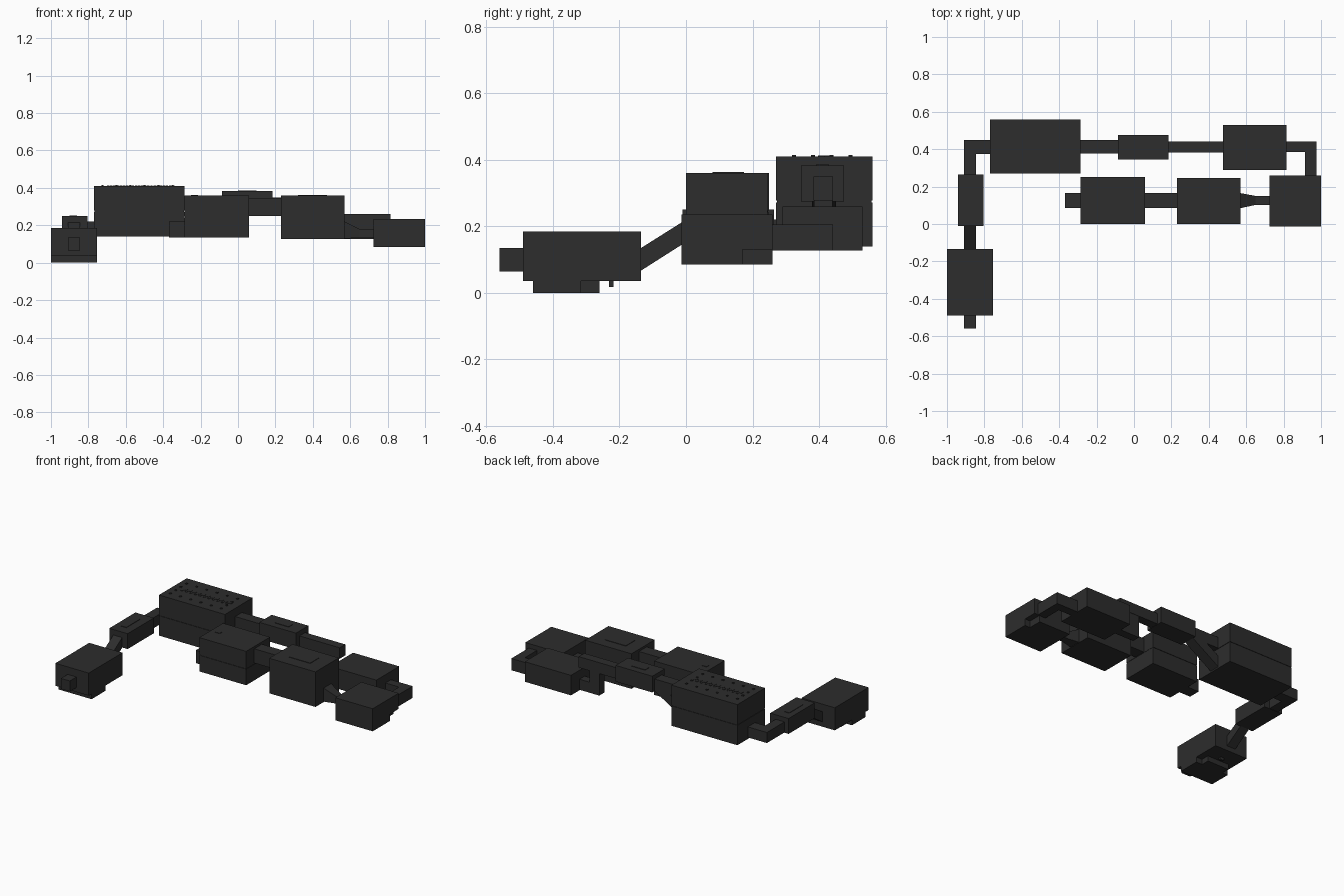
import bpy, bmesh

if "Cube" in bpy.data.objects:
    bpy.data.objects.remove(bpy.data.objects["Cube"])

mat = bpy.data.materials.new("dark_hull")
mat.diffuse_color = (0.026, 0.026, 0.026, 1)
mat.use_nodes = True
mat.node_tree.nodes["Principled BSDF"].inputs["Base Color"].default_value = mat.diffuse_color


def finish(name, bm):
    bmesh.ops.recalc_face_normals(bm, faces=bm.faces)
    me = bpy.data.meshes.new(name)
    bm.to_mesh(me)
    bm.free()
    ob = bpy.data.objects.new(name, me)
    bpy.context.collection.objects.link(ob)
    me.materials.append(mat)
    return ob


def add_box(bm, x, y, z):
    vs = bmesh.ops.create_cube(bm, size=1)["verts"]
    for v in vs:
        for i, r in enumerate((x, y, z)):
            v.co[i] = r[0] if v.co[i] < 0 else r[1]


def boxes(name, *parts):
    bm = bmesh.new()
    for p in parts:
        add_box(bm, *p)
    return finish(name, bm)


def passage(name, axis, start, end):
    """Sloped or tapered duct. Each end = (position, (side range), (z range))."""
    bm = bmesh.new()
    rings = []
    for pos, s, z in (start, end):
        ring = []
        for a, b in ((s[0], z[0]), (s[1], z[0]), (s[1], z[1]), (s[0], z[1])):
            ring.append(bm.verts.new((pos, a, b) if axis == "x" else (a, pos, b)))
        bm.faces.new(ring)
        rings.append(ring)
    for i in range(4):
        j = (i + 1) % 4
        bm.faces.new((rings[0][i], rings[0][j], rings[1][j], rings[1][i]))
    return finish(name, bm)


def cut(ob, x, y, z):
    c = boxes("notch_cutter", (x, y, z))
    c.hide_render = True
    c.hide_viewport = True
    m = ob.modifiers.new("notch", "BOOLEAN")
    m.operation = "DIFFERENCE"
    m.solver = "EXACT"
    m.object = c


def hatch(name, x, y, z):
    boxes(name, (x, y, (z - 0.004, z + 0.003)))


# Entrance room with stub, lower pit and drain
boxes("entrance_room", ((-1, -.755), (-.49, -.135), (.035, .185)))
boxes("entrance_stub", ((-.91, -.845), (-.56, -.49), (.065, .135)))
boxes("entrance_pit", ((-1, -.755), (-.46, -.315), (0, .036)),
      ((-.96, -.8), (-.315, -.26), (0, .036)))
boxes("drain", ((-.89, -.865), (-.232, -.218), (.018, .036)))
passage("ramp_up", "y", (-.135, (-.91, -.845), (.067, .135)),
        (0, (-.91, -.845), (.153, .22)))

# Side room and corner corridor
boxes("side_room", ((-.94, -.805), (-.01, .265), (.148, .25)))
boxes("west_corridor", ((-.91, -.845), (.265, .45), (.15, .22)),
      ((-.845, -.765), (.375, .45), (.15, .22)))

# Two storey hall with roof studs and a wavy roof strip
boxes("hall_lower", ((-.77, -.285), (.27, .56), (.14, .272)))
boxes("hall_core", ((-.767, -.288), (.273, .557), (.27, .28)))
boxes("hall_upper", ((-.77, -.285), (.27, .56), (.278, .41)))
studs = []
for i in range(6):
    x = -.725 + i * .075
    for y in (.325, .382, .437, .494):
        if y in (.325, .494) or i in (0, 5):
            studs.append(((x - .006, x + .006), (y - .006, y + .006), (.405, .415)))
boxes("roof_studs", *studs)
wave = []
for i in range(22):
    x = -.70 + i * .0165
    y = .415 + (.009 if i % 2 else -.009)
    wave.append(((x, x + .013), (y - .01, y + .01), (.405, .4125)))
boxes("roof_strip", *wave)

# Upper back corridor, vestibule and ramp from the lower storey
boxes("upper_corridor_west", ((-.285, -.085), (.378, .45), (.28, .355)))
passage("lower_ramp", "x", (-.286, (.378, .45), (.15, .225)),
        (-.08, (.378, .45), (.28, .352)))
boxes("vestibule", ((-.085, .185), (.345, .475), (.275, .383)))
boxes("upper_corridor_east", ((.185, .48), (.383, .442), (.277, .35)))
boxes("down_shaft", ((.33, .4), (.385, .44), (.13, .28)),
      ((.4, .476), (.385, .44), (.13, .2)))

# East back room and corner corridor
boxes("east_room", ((.475, .815), (.29, .53), (.127, .26)))
boxes("east_corridor", ((.815, .975), (.385, .442), (.127, .205)),
      ((.915, .975), (.258, .386), (.127, .205)))

# South east room with a notched lower corner
room = boxes("corner_room", ((.725, 1), (-.013, .26), (.085, .235)))
cut(room, (.96, 1.1), (.17, .3), (.0, .13))

# Tapered passage into the tall middle room
passage("taper", "x", (.57, (.085, .165), (.13, .22)), (.65, (.102, .15), (.132, .18)))
boxes("narrow_passage", ((.65, .726), (.102, .15), (.132, .18)))
boxes("tall_room", ((.23, .57), (0, .245), (.127, .36)))
boxes("middle_corridor", ((.06, .23), (.085, .165), (.25, .345)))

# Two storey inner room with end stub
boxes("inner_room_lower", ((-.285, .06), (0, .25), (.135, .242)))
boxes("inner_room_core", ((-.283, .058), (.003, .247), (.24, .25)))
boxes("inner_room_upper", ((-.285, .06), (0, .25), (.248, .36)))
boxes("end_stub", ((-.37, -.285), (.085, .165), (.135, .22)))

# Roof hatches
hatch("tall_room_hatch", (.32, .475), (.08, .175), .36)
hatch("side_room_hatch", (-.9, -.86), (.055, .2), .25)
hatch("vestibule_hatch", (0, .1), (.39, .43), .383)
hatch("inner_room_hatch", (-.25, -.215), (.115, .14), .36)
